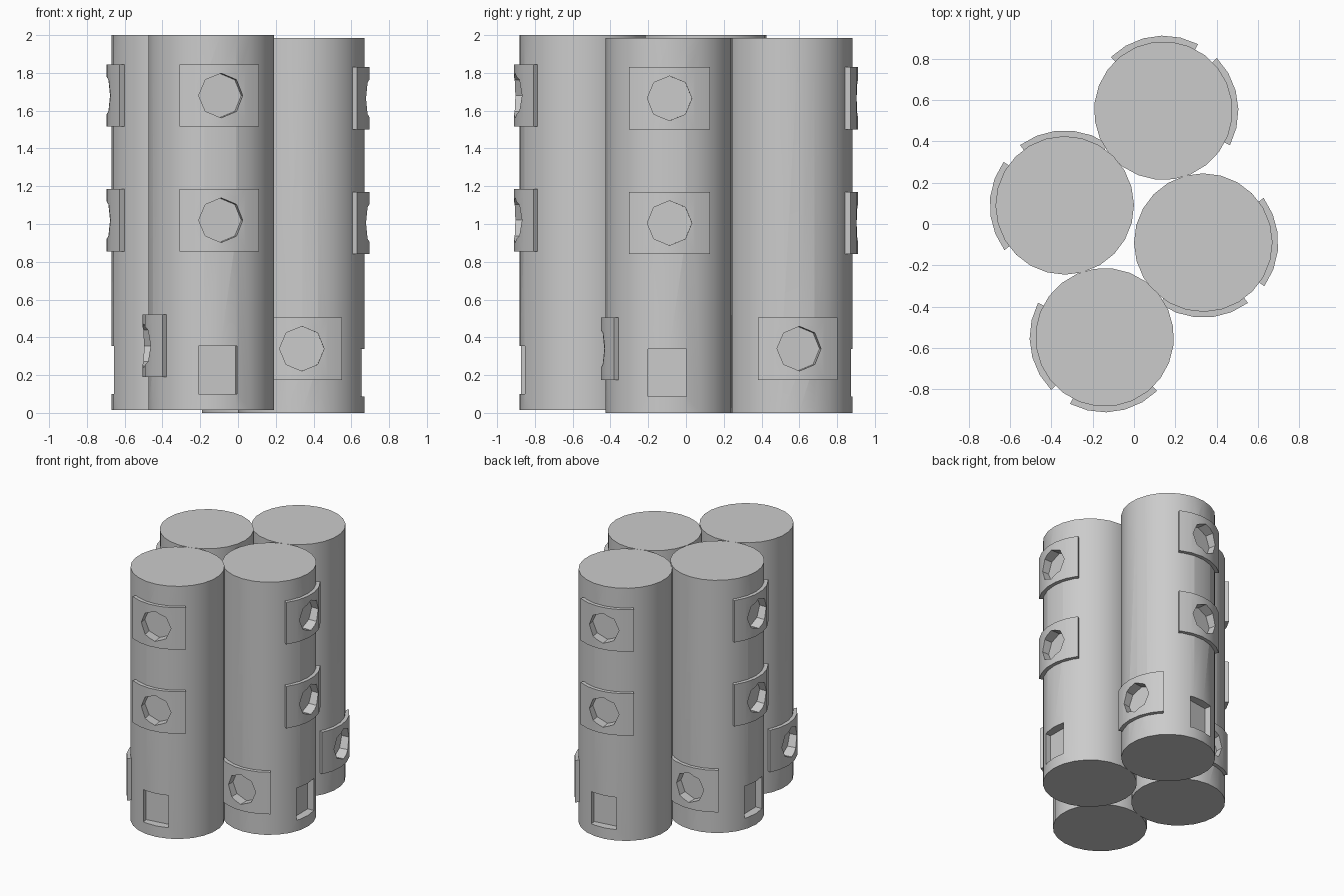
import bpy, bmesh, math
from mathutils import Matrix, Vector

if "Cube" in bpy.data.objects:
    bpy.data.objects.remove(bpy.data.objects["Cube"])

R, H = 0.335, 1.985          # tube radius and height
UP, LOW = 0.0, math.radians(-90)   # facing of upper and lower panels
PORTS = [(UP, 1.665), (UP, 1.005), (LOW, 0.34)]


def make_object(name, bm):
    bmesh.ops.recalc_face_normals(bm, faces=bm.faces)
    mesh = bpy.data.meshes.new(name)
    bm.to_mesh(mesh)
    bm.free()
    ob = bpy.data.objects.new(name, mesh)
    bpy.context.collection.objects.link(ob)
    return ob


def add_panel(bm, facing, z, half=math.radians(36), seg=5, r0=0.318, r1=0.363):
    # curved plate: arc profile extruded upward
    angles = [facing - half + 2 * half * i / seg for i in range(seg + 1)]
    outline = [(r1 * math.cos(a), r1 * math.sin(a)) for a in angles]
    outline += [(r0 * math.cos(a), r0 * math.sin(a)) for a in reversed(angles)]
    face = bm.faces.new([bm.verts.new((x, y, z - 0.165)) for x, y in outline])
    ext = bmesh.ops.extrude_face_region(bm, geom=[face])
    verts = [g for g in ext["geom"] if isinstance(g, bmesh.types.BMVert)]
    bmesh.ops.translate(bm, verts=verts, vec=Vector((0, 0, 0.33)))


def cut(ob, cutter):
    # apply a boolean difference
    mod = ob.modifiers.new("cut", "BOOLEAN")
    mod.operation, mod.solver, mod.object = "DIFFERENCE", "EXACT", cutter
    deps = bpy.context.evaluated_depsgraph_get()
    mesh = bpy.data.meshes.new_from_object(ob.evaluated_get(deps))
    ob.modifiers.clear()
    ob.data = mesh


# main tube
bm = bmesh.new()
bmesh.ops.create_cone(bm, cap_ends=True, segments=24, radius1=R, radius2=R, depth=H,
                      matrix=Matrix.Translation((0, 0, H / 2)))
tube = make_object("tube", bm)

# raised curved plates
bm = bmesh.new()
for facing, z in PORTS:
    add_panel(bm, facing, z)
panels = make_object("port_panels", bm)

# cutters: octagonal ports and the rectangular base recess
bm = bmesh.new()
for facing, z in PORTS:
    m = (Matrix.Rotation(facing, 4, "Z") @ Matrix.Translation((0.385, 0, z))
         @ Matrix.Rotation(math.pi / 2, 4, "Y"))
    bmesh.ops.create_cone(bm, cap_ends=True, segments=8, radius1=0.118,
                          radius2=0.118, depth=0.2, matrix=m)
bmesh.ops.create_cube(bm, size=1, matrix=Matrix.Translation((0.37, -0.012, 0.2125))
                      @ Matrix.Diagonal((0.2, 0.205, 0.253, 1)))
cutter = make_object("cutter", bm)
cutter.hide_render = True

for ob in (tube, panels):
    cut(ob, cutter)
bpy.data.objects.remove(cutter)

# smooth round walls, sharp edges kept
for ob in (tube, panels):
    bpy.ops.object.select_all(action="DESELECT")
    ob.select_set(True)
    bpy.context.view_layer.objects.active = ob
    bpy.ops.object.shade_smooth_by_angle(angle=math.radians(30))

# four tubes in a cluster
PLACES = {
    "right": (0.335, -0.09, 0.0, 0.5),
    "left": (-0.335, 0.09, 0.015, 180.5),
    "front": (-0.142, -0.548, 0.015, -81.5),
    "back": (0.142, 0.548, 0.0, 98.5),
}
for side, (x, y, z, turn) in PLACES.items():
    for src in (tube, panels):
        ob = bpy.data.objects.new(side + "_" + src.name, src.data)
        ob.location = (x, y, z)
        ob.rotation_euler = (0, 0, math.radians(turn))
        bpy.context.collection.objects.link(ob)
for src in (tube, panels):
    bpy.data.objects.remove(src)
